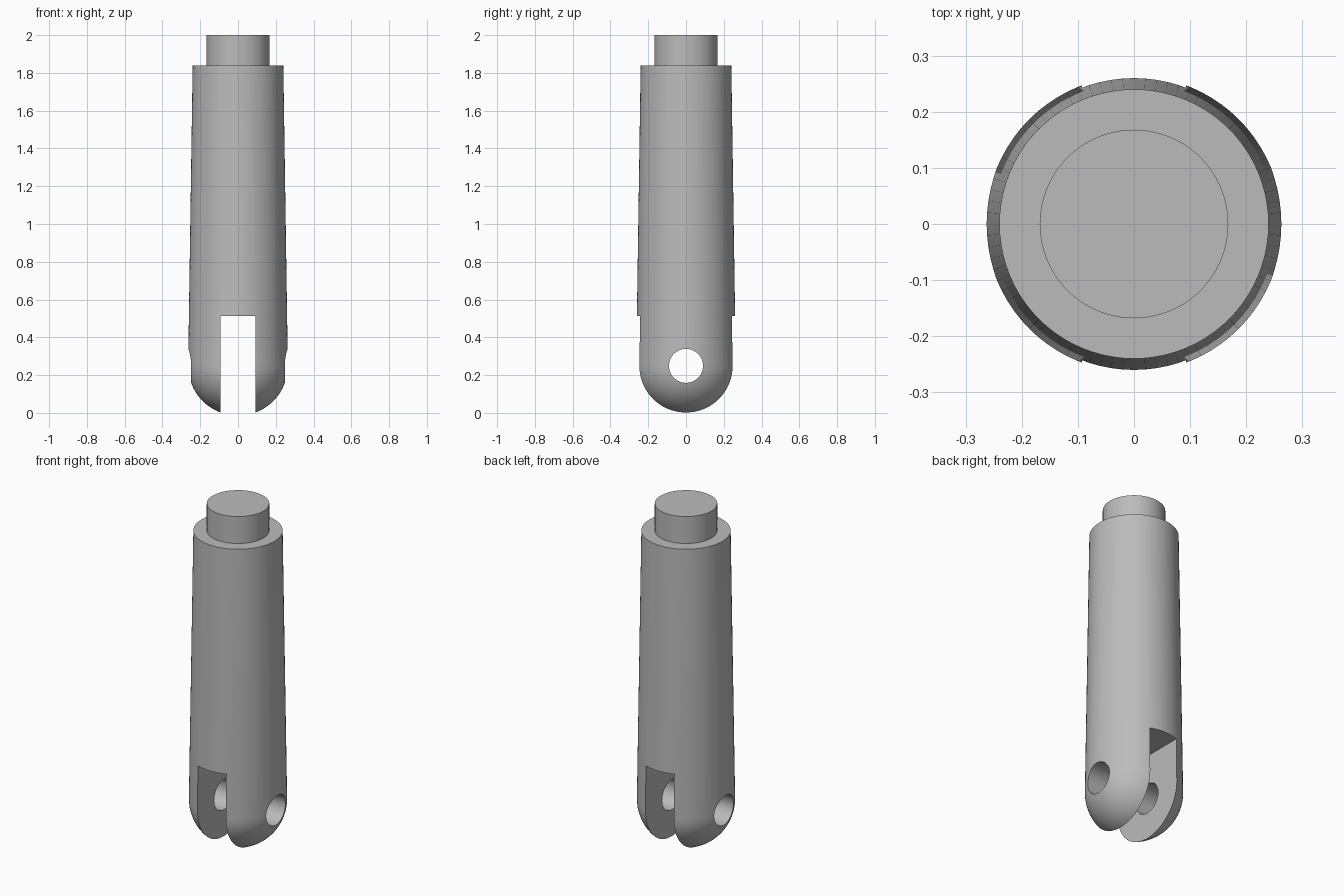
import bpy
import bmesh
from math import sin, cos, pi, radians
from mathutils import Matrix

SEGMENTS = 80
BALL_R, BALL_Z = 0.264, 0.249      # rounded fork end, centred on the cross hole
TOP_R, TOP_Z = 0.24, 1.84          # narrow end of the tapered body
PIN_R, PIN_TOP = 0.168, 2.0
HOLE_R = 0.09
SLOT_HALF, SLOT_TOP = 0.093, 0.512

if "Cube" in bpy.data.objects:
    bpy.data.objects.remove(bpy.data.objects["Cube"])

grey = bpy.data.materials.new("steel grey")
grey.use_nodes = True
colour = (0.5, 0.5, 0.5, 1)
grey.diffuse_color = colour
grey.node_tree.nodes["Principled BSDF"].inputs["Base Color"].default_value = colour


def add_object(name, bm):
    mesh = bpy.data.meshes.new(name)
    bmesh.ops.recalc_face_normals(bm, faces=bm.faces)
    bm.to_mesh(mesh)
    bm.free()
    mesh.materials.append(grey)
    obj = bpy.data.objects.new(name, mesh)
    bpy.context.collection.objects.link(obj)
    return obj


def lathe(name, profile):
    """Revolve (radius, height) points around z."""
    bm = bmesh.new()
    verts = [bm.verts.new((r, 0, z)) for r, z in profile]
    edges = [bm.edges.new(pair) for pair in zip(verts, verts[1:])]
    bmesh.ops.spin(bm, geom=verts + edges, cent=(0, 0, 0), axis=(0, 0, 1),
                   angle=2 * pi, steps=SEGMENTS)
    bmesh.ops.remove_doubles(bm, verts=bm.verts, dist=0.0001)
    # Close the flat ends
    bmesh.ops.holes_fill(bm, edges=[e for e in bm.edges if e.is_boundary], sides=0)
    return add_object(name, bm)


def cut(target, cutter):
    cutter.hide_render = True
    mod = target.modifiers.new(cutter.name, "BOOLEAN")
    mod.operation = "DIFFERENCE"
    mod.solver = "EXACT"
    mod.object = cutter
    bpy.context.view_layer.objects.active = target
    bpy.ops.object.modifier_apply(modifier=mod.name)
    bpy.data.objects.remove(cutter)


# Tapered body with a hemispherical lower end
steps = 20
arc = [(BALL_R * sin(a), BALL_Z - BALL_R * cos(a))
       for a in (pi / 2 * i / steps for i in range(steps + 1))]
body = lathe("fork_body", arc + [(TOP_R, TOP_Z)])

# Slot running front to back between the two fork prongs
bm = bmesh.new()
bmesh.ops.create_cube(bm, size=1, matrix=Matrix.Translation((0, 0, SLOT_TOP - 0.5))
                      @ Matrix.Diagonal((2 * SLOT_HALF, 1, 1, 1)))
cut(body, add_object("slot_cutter", bm))

# Cross hole through both prongs
bm = bmesh.new()
bmesh.ops.create_cone(bm, cap_ends=True, segments=48, radius1=HOLE_R, radius2=HOLE_R,
                      depth=1, matrix=Matrix.Translation((0, 0, BALL_Z))
                      @ Matrix.Rotation(pi / 2, 4, "Y"))
cut(body, add_object("hole_cutter", bm))

# Round pin on top
pin = lathe("top_pin", [(PIN_R, TOP_Z), (PIN_R, PIN_TOP)])

# Smooth curved walls, sharp rims
for obj in (body, pin):
    bpy.ops.object.select_all(action="DESELECT")
    obj.select_set(True)
    bpy.context.view_layer.objects.active = obj
    bpy.ops.object.shade_smooth_by_angle(angle=radians(30))
